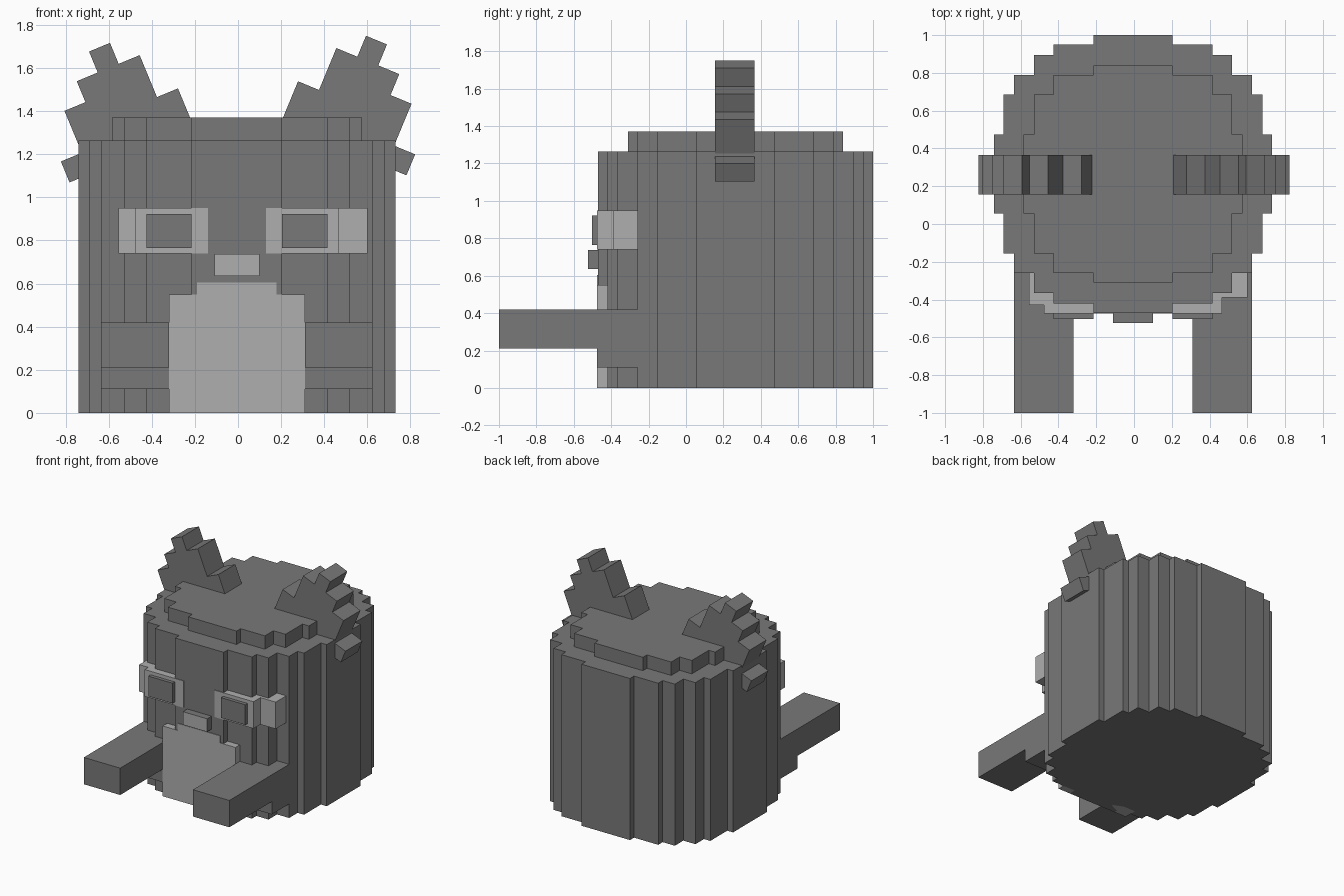
import bpy, bmesh
from math import radians
from mathutils import Matrix, Vector

cube = bpy.data.objects.get("Cube")
if cube:
    bpy.data.objects.remove(cube, do_unlink=True)


def material(name, value):
    mat = bpy.data.materials.new(name)
    mat.use_nodes = True
    colour = (value, value, value, 1)
    mat.diffuse_color = colour
    mat.node_tree.nodes["Principled BSDF"].inputs["Base Color"].default_value = colour
    return mat


DARK = material("dark grey", 0.19)
LIGHT = material("light grey", 0.43)
CX, CY = -0.005, 0.265   # centre of the round body
UNIT = 0.1053            # edge of one block


def prism(name, outline, depth, matrix, mat):
    """Extrude a flat outline along local z, then place it."""
    bm = bmesh.new()
    face = bm.faces.new([bm.verts.new((x, y, 0)) for x, y in outline])
    top = bmesh.ops.extrude_face_region(bm, geom=[face])["geom"]
    bmesh.ops.translate(bm, vec=(0, 0, depth),
                        verts=[v for v in top if isinstance(v, bmesh.types.BMVert)])
    bm.transform(matrix)
    bmesh.ops.recalc_face_normals(bm, faces=bm.faces)
    mesh = bpy.data.meshes.new(name)
    bm.to_mesh(mesh)
    bm.free()
    mesh.materials.append(mat)
    obj = bpy.data.objects.new(name, mesh)
    bpy.context.collection.objects.link(obj)
    return obj


def box(name, xs, ys, zs, mat):
    (x0, x1), (y0, y1), (z0, z1) = xs, ys, zs
    return prism(name, [(x0, y0), (x1, y0), (x1, y1), (x0, y1)], z1 - z0,
                 Matrix.Translation((0, 0, z0)), mat)


def stepped_disc(name, steps, z0, z1):
    """Stepped round block; steps are (half width, half depth), widest first."""
    quarter = []
    for i, (w, d) in enumerate(steps):
        if i:
            quarter.append((w, steps[i - 1][1]))
        quarter.append((w, d))
    half = quarter + [(-x, y) for x, y in reversed(quarter)]
    outline = half + [(x, -y) for x, y in reversed(half)]
    return prism(name, outline, z1 - z0, Matrix.Translation((CX, CY, z0)), DARK)


# Body and crown
stepped_disc("body", [(0.735, 0.21), (0.685, 0.42), (0.63, 0.525),
                      (0.525, 0.63), (0.42, 0.685), (0.21, 0.735)], 0, 1.265)
stepped_disc("crown", [(0.58, 0.21), (0.525, 0.42), (0.42, 0.525),
                       (0.21, 0.575)], 1.2, 1.37)

# Ears: stepped block silhouettes, tilted outwards
EAR = [(-2, -5), (-2, -3), (-1, -3), (-1, -1), (0, -1), (0, 0), (1, 0), (1, -1),
       (2, -1), (2, -2), (3, -2), (3, -4), (4, -4), (4, -5)]
for side, sign, tip_z in (("left", 1, 1.75), ("right", -1, 1.717)):
    place = (Matrix.Translation((sign * 0.594, 0.365, tip_z))
             @ Matrix.Scale(sign, 4, Vector((1, 0, 0)))
             @ Matrix.Rotation(radians(22.5), 4, "Y")
             @ Matrix.Rotation(radians(90), 4, "X"))
    prism(side + "_ear", [(x * UNIT, z * UNIT) for x, z in EAR], 0.21, place, DARK)

# Arms, pupils and eyes on each side
for side, sign, outer, back in (("left", 1, 0.605, -0.39), ("right", -1, 0.55, -0.43)):
    def span(a, b):
        return sorted((CX + sign * a, CX + sign * b))
    box(side + "_shoulder", span(0.315, 0.63), (-0.475, -0.26), (0.11, 0.42), DARK)
    box(side + "_forearm", span(0.315, 0.63), (-1, -0.475), (0.21, 0.42), DARK)
    box(side + "_eye_front", span(0.135, 0.472), (-0.475, -0.26), (0.74, 0.95), LIGHT)
    box(side + "_eye_corner", span(0.472, outer), (back, -0.26), (0.74, 0.95), LIGHT)
    box(side + "_pupil", span(0.21, 0.42), (-0.503, -0.45), (0.765, 0.923), DARK)

# Nose with a light front face
nose = box("nose", (-0.11, 0.1), (-0.525, -0.45), (0.635, 0.737), DARK)
nose.data.materials.append(LIGHT)
for poly in nose.data.polygons:
    poly.material_index = int(poly.normal.y < -0.9)

# Chest patch
box("chest_patch", (-0.32, 0.31), (-0.475, -0.37), (0, 0.55), LIGHT)
box("chest_patch_top", (-0.19, 0.178), (-0.475, -0.37), (0.55, 0.605), LIGHT)
